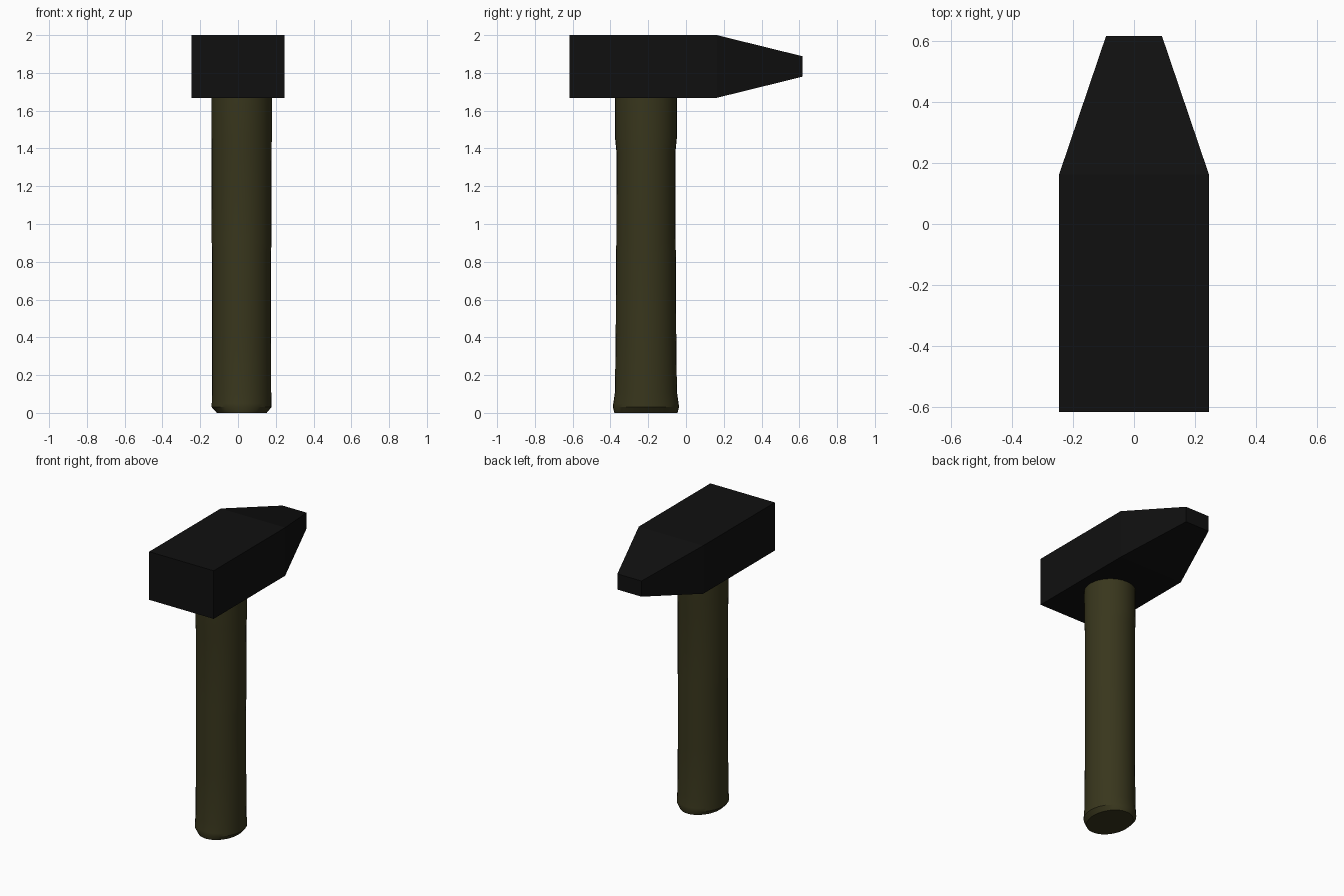
import bpy, math

if "Cube" in bpy.data.objects:
    bpy.data.objects.remove(bpy.data.objects["Cube"])


def make_part(name, rings, color):
    """Skin a stack of matching closed rings, cap both ends, and colour it."""
    n = len(rings[0])
    verts = [p for ring in rings for p in ring]
    faces = [tuple(reversed(range(n))),
             tuple(range(len(verts) - n, len(verts)))]
    for r in range(len(rings) - 1):
        for i in range(n):
            j = (i + 1) % n
            faces.append((r * n + i, r * n + j, (r + 1) * n + j, (r + 1) * n + i))
    mesh = bpy.data.meshes.new(name)
    mesh.from_pydata(verts, [], faces)
    obj = bpy.data.objects.new(name, mesh)
    bpy.context.collection.objects.link(obj)
    mat = bpy.data.materials.new(name + "_material")
    mat.diffuse_color = color
    mat.use_nodes = True
    mat.node_tree.nodes["Principled BSDF"].inputs["Base Color"].default_value = mat.diffuse_color
    mesh.materials.append(mat)
    return obj


# Head: rectangular sections along y (y, half width, bottom, top)
sections = [(-0.617, 0.246, 1.668, 2.0),
            (0.163, 0.246, 1.668, 2.0),
            (0.617, 0.092, 1.78, 1.888)]
make_part("hammer_head",
          [[(-w, y, lo), (-w, y, hi), (w, y, hi), (w, y, lo)]
           for y, w, lo, hi in sections],
          (0.005, 0.005, 0.005, 1))

# Handle: oval sections along z (z, centre x, radius x, centre y, radius y)
profile = [(0.0, 0.02, 0.132, -0.212, 0.167),
           (0.03, 0.019, 0.158, -0.212, 0.175),
           (0.05, 0.019, 0.158, -0.212, 0.173),
           (0.11, 0.019, 0.157, -0.212, 0.164),
           (0.45, 0.019, 0.156, -0.212, 0.160),
           (0.85, 0.019, 0.156, -0.212, 0.158),
           (0.90, 0.019, 0.158, -0.212, 0.157),
           (1.38, 0.019, 0.159, -0.212, 0.156),
           (1.46, 0.019, 0.160, -0.212, 0.164),
           (1.72, 0.019, 0.160, -0.212, 0.164)]
N = 32
handle = make_part("handle",
                   [[(cx + rx * math.cos(math.tau * i / N),
                      cy + ry * math.sin(math.tau * i / N), z) for i in range(N)]
                    for z, cx, rx, cy, ry in profile],
                   (0.04, 0.037, 0.012, 1))

# Smooth handle with a crisp bottom chamfer
bpy.context.view_layer.objects.active = handle
handle.select_set(True)
bpy.ops.object.shade_smooth_by_angle(angle=math.radians(30))
